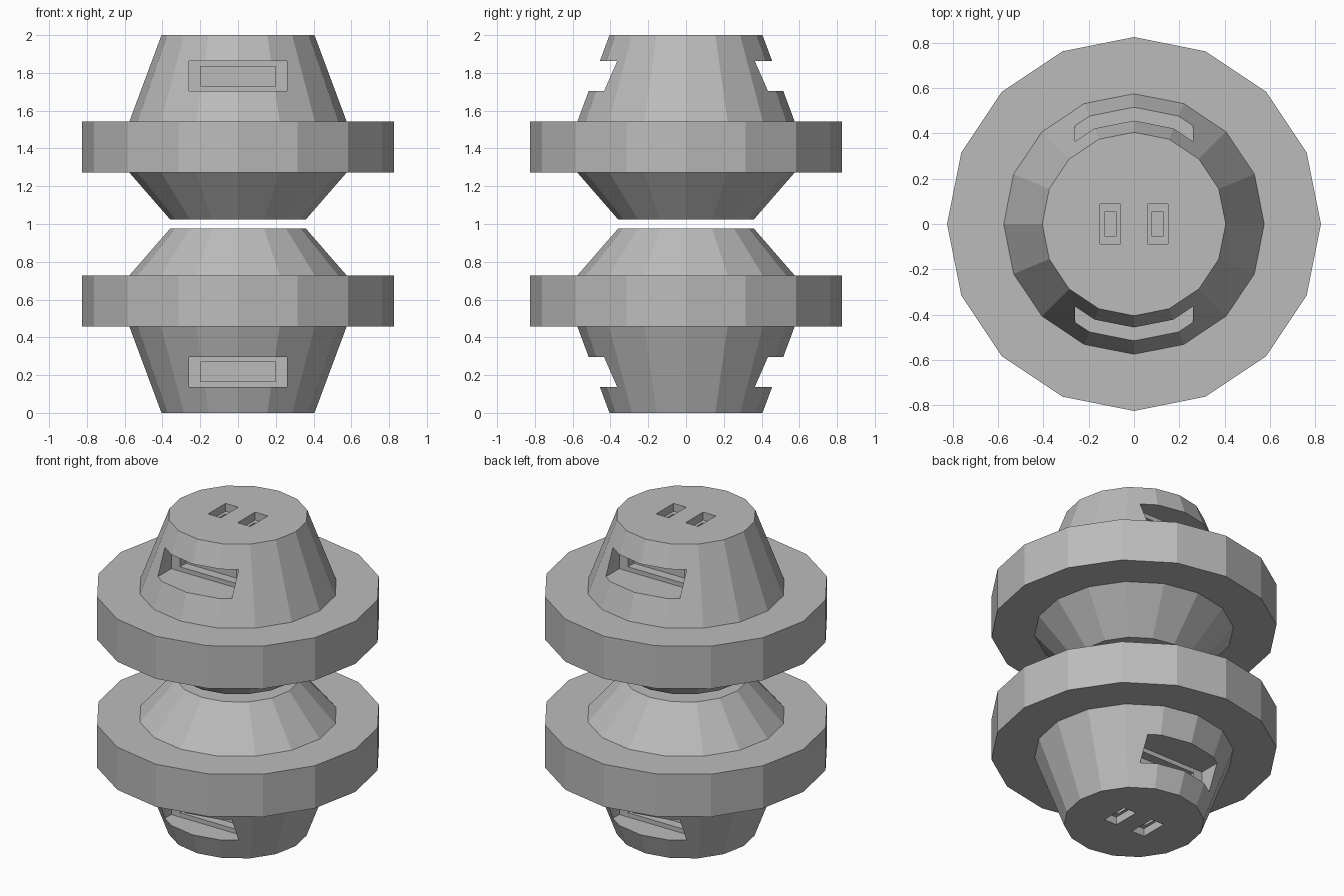
import bpy, bmesh
from math import cos, sin, tau
from mathutils import Matrix, Vector

if "Cube" in bpy.data.objects:
    bpy.data.objects.remove(bpy.data.objects["Cube"])

grey = bpy.data.materials.new("matte grey")
grey.use_nodes = True
colour = (0.5, 0.5, 0.5, 1)
grey.diffuse_color = colour
grey.node_tree.nodes["Principled BSDF"].inputs["Base Color"].default_value = colour

SIDES = 16
# Half silhouette (radius, height above the middle): neck, flange, tapered cap
PROFILE = [(0.36, 0.025), (0.575, 0.272), (0.825, 0.272),
           (0.825, 0.543), (0.575, 0.543), (0.405, 1.0)]


def make_object(name, bm):
    bmesh.ops.recalc_face_normals(bm, faces=bm.faces[:])
    mesh = bpy.data.meshes.new(name)
    bm.to_mesh(mesh)
    bm.free()
    mesh.materials.append(grey)
    obj = bpy.data.objects.new(name, mesh)
    bpy.context.collection.objects.link(obj)
    return obj


def lathe(name, profile, sign):
    bm = bmesh.new()
    rings = [[bm.verts.new((r * cos(tau * k / SIDES), r * sin(tau * k / SIDES), 1 + sign * z))
              for k in range(SIDES)] for r, z in profile]
    for low, high in zip(rings, rings[1:]):
        for k in range(SIDES):
            n = (k + 1) % SIDES
            bm.faces.new((low[k], low[n], high[n], high[k]))
    bm.faces.new(rings[0])
    bm.faces.new(rings[-1])
    return make_object(name, bm)


def box(bm, low, high):
    low, high = Vector(low), Vector(high)
    place = Matrix.Translation((low + high) / 2) @ Matrix.Diagonal((high - low).to_4d())
    bmesh.ops.create_cube(bm, size=1, matrix=place)


def cut(body, sign, grip, prong):
    """Cut front and back grip slots and the pair of end slots.
    grip: half width, bottom, top, inner y;  prong: half x, half y, bottom."""
    bm = bmesh.new()
    w, z0, z1, y0 = grip
    for y in (-1, 1):
        box(bm, (-w, min(y * y0, y * 0.7), z0), (w, max(y * y0, y * 0.7), z1))
    hx, hy, floor = prong
    for x in (-0.104, 0.104):
        box(bm, (x - hx, -hy, floor), (x + hx, hy, 1.2))
    bmesh.ops.transform(bm, verts=bm.verts[:],
                        matrix=Matrix.Translation((0, 0, 1)) @ Matrix.Diagonal((1, 1, sign, 1)))
    cutter = make_object("slot_cutter", bm)
    cutter.hide_render = True
    mod = body.modifiers.new("slots", "BOOLEAN")
    mod.operation, mod.solver, mod.object = "DIFFERENCE", "EXACT", cutter
    bpy.context.view_layer.objects.active = body
    bpy.ops.object.modifier_apply(modifier=mod.name)
    bpy.data.objects.remove(cutter)


# Two mirrored housings, each with wide slots and narrower pockets inside them
for name, sign in (("upper_housing", 1), ("lower_housing", -1)):
    body = lathe(name, PROFILE, sign)
    cut(body, sign, (0.26, 0.703, 0.862, 0.30), (0.045, 0.088, 0.95))
    cut(body, sign, (0.198, 0.731, 0.834, 0.24), (0.026, 0.053, 0.90))
